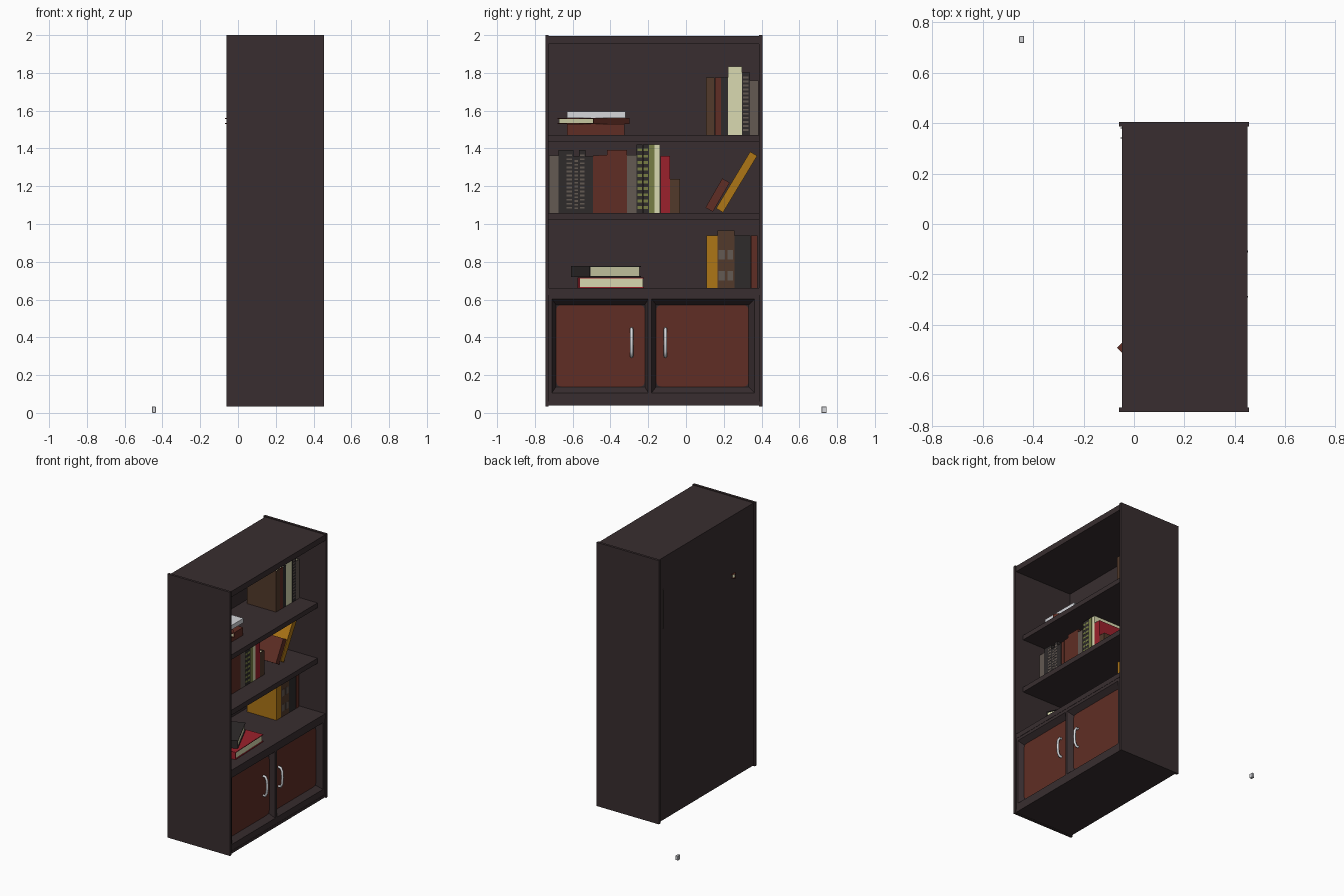
import bpy, bmesh, math
from mathutils import Matrix, Vector

if "Cube" in bpy.data.objects:
    bpy.data.objects.remove(bpy.data.objects["Cube"])

COLOURS = {
    "dark_wood": (0.040, 0.027, 0.029), "red_brown": (0.115, 0.027, 0.018),
    "cream": (0.70, 0.70, 0.44), "silver": (0.68, 0.69, 0.72),
    "yellow": (0.42, 0.18, 0.008), "red": (0.33, 0.015, 0.025),
    "brown": (0.085, 0.042, 0.024), "taupe": (0.125, 0.10, 0.085),
    "charcoal": (0.028, 0.024, 0.024), "olive": (0.19, 0.21, 0.06),
}
MATS = {}
for n, c in COLOURS.items():
    MATS[n] = bpy.data.materials.new(n)
    MATS[n].diffuse_color = (*c, 1)


def add_box(bm, lo, hi, mat=0):
    lo, hi = Vector(lo), Vector(hi)
    m = Matrix.Translation((lo + hi) / 2) @ Matrix.Diagonal((*(hi - lo), 1))
    verts = bmesh.ops.create_cube(bm, size=1, matrix=m)["verts"]
    for f in {f for v in verts for f in v.link_faces}:
        f.material_index = mat


def finish(name, bm, mats, matrix=None):
    me = bpy.data.meshes.new(name)
    bm.to_mesh(me)
    bm.free()
    for m in mats:
        me.materials.append(MATS[m])
    ob = bpy.data.objects.new(name, me)
    if matrix:
        ob.matrix_world = matrix
    bpy.context.collection.objects.link(ob)
    return ob


def box(name, lo, hi, mat="dark_wood"):
    bm = bmesh.new()
    add_box(bm, lo, hi)
    return finish(name, bm, [mat])


# Cabinet boards; the open side faces +x
Y0, Y1 = -0.745, 0.405
box("side_left", (-0.06, Y0, 0.035), (0.455, Y0 + 0.018, 2.0))
box("side_right", (-0.06, Y1 - 0.018, 0.035), (0.455, Y1, 2.0))
a, b = Y0 + 0.018, Y1 - 0.018
box("back_panel", (-0.048, a, 0.04), (-0.036, b, 1.995))
box("top_board", (-0.036, a, 1.952), (0.449, b, 1.995))
box("upper_shelf", (-0.036, a, 1.434), (0.385, b, 1.47))
box("middle_shelf", (-0.036, a, 1.02), (0.385, b, 1.058))
box("cupboard_top", (-0.036, a, 0.625), (0.449, b, 0.662))
box("bottom_board", (-0.036, a, 0.04), (0.449, b, 0.06))

# Cupboard front rails and stiles
ZB, ZT = 0.106, 0.603
FX, PX = 0.447, 0.408
DOORS = {"left": (-0.71, -0.20, -0.688, -0.218), "right": (-0.182, 0.363, -0.158, 0.332)}
box("lower_rail", (0.40, a, 0.06), (FX, b, ZB))
box("upper_rail", (0.40, a, ZT), (FX, b, 0.625))
box("stile_left", (0.40, a, ZB), (FX, -0.71, ZT))
box("stile_middle", (0.40, -0.20, ZB), (FX, -0.182, ZT))
box("stile_right", (0.40, 0.363, ZB), (FX, b, ZT))


def door(side, o0, o1, i0, i1):
    # Sloping lip, wooden backing and rounded red-brown panel
    zb, zt, r = 0.138, 0.572, 0.03
    bm = bmesh.new()
    rect = lambda x, p, q, s, t: [bm.verts.new(v) for v in
                                  ((x, p, s), (x, q, s), (x, q, t), (x, p, t))]
    outer, inner = rect(FX, o0, o1, ZB, ZT), rect(PX, i0, i1, zb, zt)
    for k in range(4):
        j = (k + 1) % 4
        bm.faces.new((outer[k], outer[j], inner[j], inner[k]))
    bm.faces.new(inner)
    pts = []
    for cy, cz, start in ((i1 - r, zt - r, 0), (i0 + r, zt - r, 90),
                          (i0 + r, zb + r, 180), (i1 - r, zb + r, 270)):
        for s in range(5):
            t = math.radians(start + s * 22.5)
            pts.append(bm.verts.new((PX + 0.003, cy + r * math.cos(t), cz + r * math.sin(t))))
    bm.faces.new(pts).material_index = 1
    finish("door_" + side, bm, ["dark_wood", "red_brown"])


def handle(side, y):
    # Bowed bar handle swept along a short path
    cu = bpy.data.curves.new("handle_" + side, "CURVE")
    cu.dimensions = "3D"
    cu.bevel_depth, cu.bevel_resolution, cu.use_fill_caps = 0.009, 2, True
    path = [(PX, 0.30), (0.428, 0.302), (0.440, 0.325), (0.443, 0.372),
            (0.440, 0.42), (0.428, 0.443), (PX, 0.445)]
    sp = cu.splines.new("POLY")
    sp.points.add(len(path) - 1)
    for p, (x, z) in zip(sp.points, path):
        p.co = (x, y, z, 1)
    cu.materials.append(MATS["silver"])
    bpy.context.collection.objects.link(bpy.data.objects.new("handle_" + side, cu))


for side, dims in DOORS.items():
    door(side, *dims)
handle("left", -0.288)
handle("right", -0.109)


def book(name, matrix, d, h, t, cover, pages="cream", bands=None, span=(0, 1)):
    # Local axes: x depth with the spine at +x, y height, z thickness
    c, g = min(0.005, t * 0.2), 0.006
    bm = bmesh.new()
    for s in (-1, 1):
        z = sorted((s * t / 2, s * (t / 2 - c)))
        add_box(bm, (-d / 2, -h / 2, z[0]), (d / 2, h / 2, z[1]))
    add_box(bm, (d / 2 - c, -h / 2, -t / 2 + c), (d / 2, h / 2, t / 2 - c))
    add_box(bm, (-d / 2 + g, -h / 2 + g, -t / 2 + c), (d / 2 - c, h / 2 - g, t / 2 - c), 1)
    if bands:  # thin plates decorating the spine
        colour, n = bands
        step = (span[1] - span[0]) * h / n
        for k in range(n):
            y = -h / 2 + span[0] * h + (k + 0.3) * step
            add_box(bm, (d / 2, y, -t * 0.36), (d / 2 + 0.001, y + step * 0.45, t * 0.36), 2)
    finish(name, bm, [cover, pages] + ([bands[0]] if bands else []), matrix)


def upright(x, y, z, tilt=0):
    return Matrix.Translation((x, y, z)) @ Matrix.Rotation(math.radians(90 - tilt), 4, "X")


def flat(x, y, z, turn):
    return Matrix.Translation((x, y, z)) @ Matrix.Rotation(math.radians(turn), 4, "Z")


def row(name, y, z, books):
    # Each book: thickness, height, colour, optional spine decoration
    for i, (t, h, col, *deco) in enumerate(books):
        x0 = -0.053 if name == "top_row_book" and i == len(books) - 1 else 0.0
        kw = dict(bands=deco[0], span=deco[1]) if deco else {}
        book(f"{name}_{i + 1}", upright((x0 + 0.24) / 2, y + t / 2, z + h / 2),
             0.24 - x0, h, t - 0.001, col, **kw)
        y += t


speckle = (("taupe", 14), (0.05, 0.95))
green_speckle = (("olive", 10), (0.03, 0.97))
blotch = (("taupe", 2), (0.02, 0.75))
row("top_row_book", 0.105, 1.47, [
    (0.047, 0.305, "brown"), (0.034, 0.305, "red_brown"), (0.036, 0.305, "charcoal"),
    (0.037, 0.365, "cream"), (0.037, 0.365, "cream"), (0.042, 0.333, "charcoal", *speckle),
    (0.045, 0.29, "taupe")])
row("middle_row_book", -0.727, 1.058, [
    (0.052, 0.305, "taupe"), (0.037, 0.333, "charcoal"),
    (0.042, 0.333, "charcoal", *speckle), (0.03, 0.30, "charcoal", *speckle),
    (0.034, 0.333, "charcoal", *speckle), (0.040, 0.30, "charcoal"),
    (0.032, 0.305, "red_brown"), (0.042, 0.308, "red_brown"),
    (0.053, 0.333, "red_brown"), (0.053, 0.333, "red_brown"), (0.050, 0.308, "taupe"),
    (0.033, 0.362, "charcoal", *green_speckle), (0.033, 0.362, "charcoal", *green_speckle),
    (0.030, 0.362, "olive"), (0.030, 0.362, "cream"),
    (0.052, 0.302, "red"), (0.052, 0.18, "brown")])
row("lower_row_book", 0.108, 0.662, [
    (0.058, 0.277, "yellow"), (0.046, 0.304, "brown", *blotch), (0.044, 0.304, "brown", *blotch),
    (0.053, 0.277, "charcoal"), (0.034, 0.277, "charcoal"), (0.036, 0.277, "red_brown")])

# Two books leaning to the right on the middle shelf
book("leaning_book_short", upright(0.12, 0.167, 1.153, 30), 0.24, 0.178, 0.045, "red_brown")
book("leaning_book_tall", upright(0.12, 0.268, 1.222, 31), 0.24, 0.35, 0.043, "yellow")

# Stack on the upper shelf; the turned middle book pokes through the back
book("upper_stack_bottom", flat(0.15, -0.478, 1.500, 0), 0.24, 0.305, 0.058, "red_brown", "red_brown")
book("upper_stack_middle", flat(0.123, -0.49, 1.546, 45), 0.27, 0.27, 0.032, "red_brown")
book("upper_stack_top", flat(0.15, -0.476, 1.579, 0), 0.24, 0.31, 0.033, "silver", "silver")

# Stack on the cupboard top
book("lower_stack_bottom", flat(0.25, -0.398, 0.690, -88), 0.345, 0.24, 0.055, "red")
book("lower_stack_top", flat(0.19, -0.424, 0.749, -65), 0.30, 0.23, 0.058, "charcoal")

# Small loose block on the floor behind the cabinet
block = box("loose_block", (-0.455, 0.717, 0.0), (-0.435, 0.745, 0.034), "silver")
bev = block.modifiers.new("soft_edges", "BEVEL")
bev.width, bev.segments = 0.002, 1

for m in bpy.data.materials:
    if m.users and not m.is_grease_pencil:
        m.use_nodes = True
        m.node_tree.nodes["Principled BSDF"].inputs["Base Color"].default_value = m.diffuse_color
